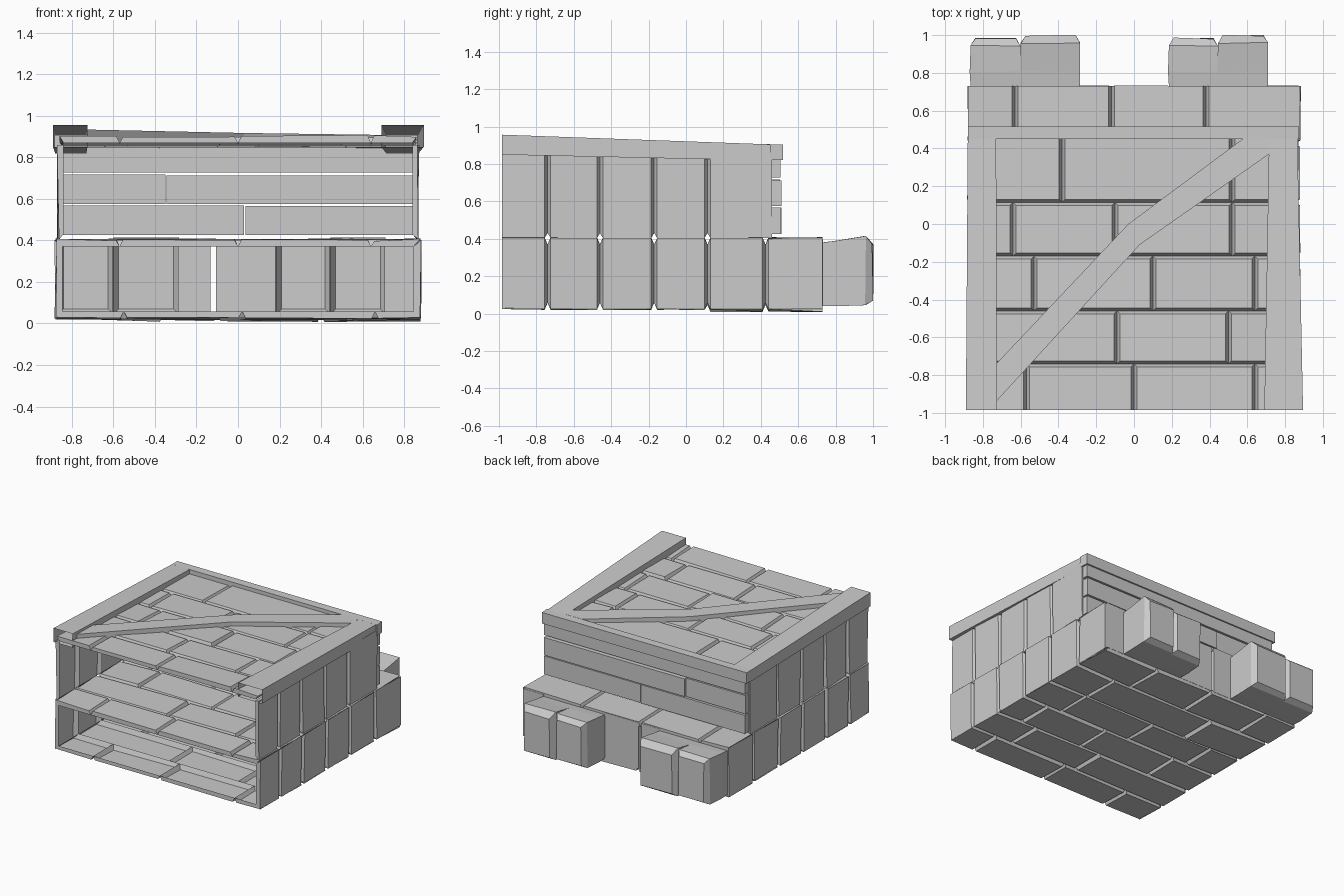
import bpy, bmesh, random

if "Cube" in bpy.data.objects:
    bpy.data.objects.remove(bpy.data.objects["Cube"])

rng = random.Random(4)
G = 0.016          # half width of a groove at the stone face


def finish(name, bm):
    bmesh.ops.recalc_face_normals(bm, faces=bm.faces)
    me = bpy.data.meshes.new(name)
    bm.to_mesh(me)
    bm.free()
    ob = bpy.data.objects.new(name, me)
    bpy.context.collection.objects.link(ob)
    return ob


def stone(bm, place, rect, rings, jit=0.006):
    """Loft of inset rectangles from an open base to a capped face."""
    u0, u1, v0, v1 = rect
    loops = []
    for i, (h, (a, b, c, d)) in enumerate(rings):
        q = [(u0 + a, v0 + c), (u1 - b, v0 + c), (u1 - b, v1 - d), (u0 + a, v1 - d)]
        j = jit if i else 0
        loops.append([bm.verts.new(place(u, v, h + rng.uniform(-j, j))) for u, v in q])
    for lo, hi in zip(loops, loops[1:]):
        for k in range(4):
            n = (k + 1) % 4
            bm.faces.new((lo[k], lo[n], hi[n], hi[k]))
    bm.faces.new(loops[-1])


def prism(name, poly, zb, zt, open_front=False):
    """Plan outline with bottom and top heights sloping along y."""
    bm = bmesh.new()
    lo = [bm.verts.new((x, y, zb(y))) for x, y in poly]
    hi = [bm.verts.new((x, y, zt(y))) for x, y in poly]
    n = len(poly)
    bm.faces.new(lo[::-1])
    bm.faces.new(hi)
    for k in range(n):
        if not (open_front and k == 0):
            m = (k + 1) % n
            bm.faces.new((lo[k], lo[m], hi[m], hi[k]))
    return finish(name, bm)


def slab(name, x0, x1, y0, y1, z0, z1):
    return prism(name, [(x0, y0), (x1, y0), (x1, y1), (x0, y1)],
                 lambda y: z0, lambda y: z1)


def courses(name, place, edges, splits, depth, corner):
    """Rows of stones along y; corner = overhang at both ends of each row."""
    bm = bmesh.new()
    for i, cuts in enumerate(splits):
        v0, v1 = edges[i], edges[i + 1]
        c = 0 if i == 0 else G
        d = 0 if i == len(splits) - 1 else G
        for j in range(len(cuts) - 1):
            a = -corner[0] if j == 0 else G
            b = -corner[1] if j == len(cuts) - 2 else G
            stone(bm, place, (cuts[j], cuts[j + 1], v0, v1),
                  [(0, (0, 0, 0, 0)), (depth, (a, b, c, d))])
    return finish(name, bm)


rows = [-0.985, -0.74, -0.46, -0.17, 0.115, 0.425, 0.73]
cuts = [[-0.57, 0.0, 0.64], [-0.09, 0.5], [-0.53, 0.1, 0.64],
        [-0.64, -0.1, 0.52], [-0.38, 0.52], [-0.63, -0.12, 0.38]]


def across(w, shift=0.0):
    return [[-w] + [c + shift for c in row] + [w] for row in cuts]


# Lower storey: floor, ceiling and side stones forming an open-fronted ring
W, D = 0.845, 0.033
courses("lower_floor_stones", lambda u, v, h: (u, v, 0.058 - h - (0.012 if -0.3 < v - u < 1 and v > 0.1 else 0)),
        rows, across(W, 0.02), D, (D, D))
courses("lower_top_stones", lambda u, v, h: (u, v, 0.37 + h), rows, across(W), D, (D, D))
for s, n in ((-1, "left"), (1, "right")):
    courses("lower_%s_stones" % n, lambda u, v, h, s=s: (s * (W + h), v, u),
            rows, [[0.058, 0.37]] * 6, D, (D, D))

# Back wall of the lower storey between the merlons
for k, (a, b) in enumerate(((-0.29, -0.132), (-0.105, 0.18), (0.705, 0.87))):
    slab("lower_back_stone_%d" % (k + 1), a, b, 0.695, 0.732, 0.04, 0.395)

# Merlons, hollow towards the inside
bm = bmesh.new()
for x0, x1, reach, z1 in ((-0.865, -0.6, 0.255, 0.0), (-0.6, -0.285, 0.27, 0.015),
                          (0.185, 0.445, 0.255, 0.0), (0.445, 0.71, 0.27, 0.015)):
    stone(bm, lambda u, v, h: (u, 0.728 + h, v), (x0, x1, 0.04, 0.38),
          [(0, (0, 0, 0, 0)), (0.08, (-0.005, 0.0, 0.0, -0.01)),
           (reach - 0.04, (0.0, 0.0, 0.005, -0.02 - z1)),
           (reach, (0.025, 0.025, 0.03, 0.01))], 0.004)
finish("merlons", bm)

# Upper storey side stones and sloping stone roof
slope = lambda y: 0.02 * (y + 1)
for s, n in ((-1, "left"), (1, "right")):
    courses("upper_%s_stones" % n, lambda u, v, h, s=s: (s * (0.84 + h), v, u),
            rows[:5] + [0.46], [[0.43, 0.86]] * 5, 0.027, (0.026, 0))
courses("roof_stones", lambda u, v, h: (u, v, 0.87 + h - slope(v)),
        rows[:5] + [0.46], across(0.84)[:5], 0.032, (0.02, 0.02))

# Timber planks closing the back of the upper storey
slab("back_plank_low_left", -0.86, 0.03, 0.455, 0.51, 0.425, 0.568)
slab("back_plank_low_right", 0.035, 0.86, 0.455, 0.505, 0.425, 0.566)
slab("back_plank_middle_left", -0.86, -0.35, 0.455, 0.502, 0.575, 0.718)
slab("back_plank_middle_right", -0.345, 0.86, 0.455, 0.51, 0.575, 0.712)
slab("back_plank_high", -0.86, 0.86, 0.455, 0.505, 0.728, 0.85)

# Timber frame around the roof
beam_lo = lambda y: 0.85 - 0.022 * (y + 1)
beam_hi = lambda y: 0.957 - 0.036 * (y + 1)
prism("left_beam", [(-0.89, -0.985), (-0.725, -0.985), (-0.73, 0.45), (-0.88, 0.45)],
      beam_lo, beam_hi, True)
prism("right_beam", [(0.69, -0.985), (0.895, -0.985), (0.865, 0.45), (0.715, 0.45)],
      beam_lo, beam_hi, True)
prism("back_beam", [(-0.88, 0.45), (0.875, 0.45), (0.87, 0.518), (-0.88, 0.515)],
      lambda y: 0.82, lambda y: 0.905)

# Diagonal brace lying on the roof, bent in the middle
prism("diagonal_brace", [(-0.725, -0.935), (0.03, -0.11), (0.715, 0.37), (0.715, 0.45),
                         (0.575, 0.45), (-0.03, 0.0), (-0.725, -0.735)],
      lambda y: 0.875 - slope(y), lambda y: 0.935 - slope(y))
